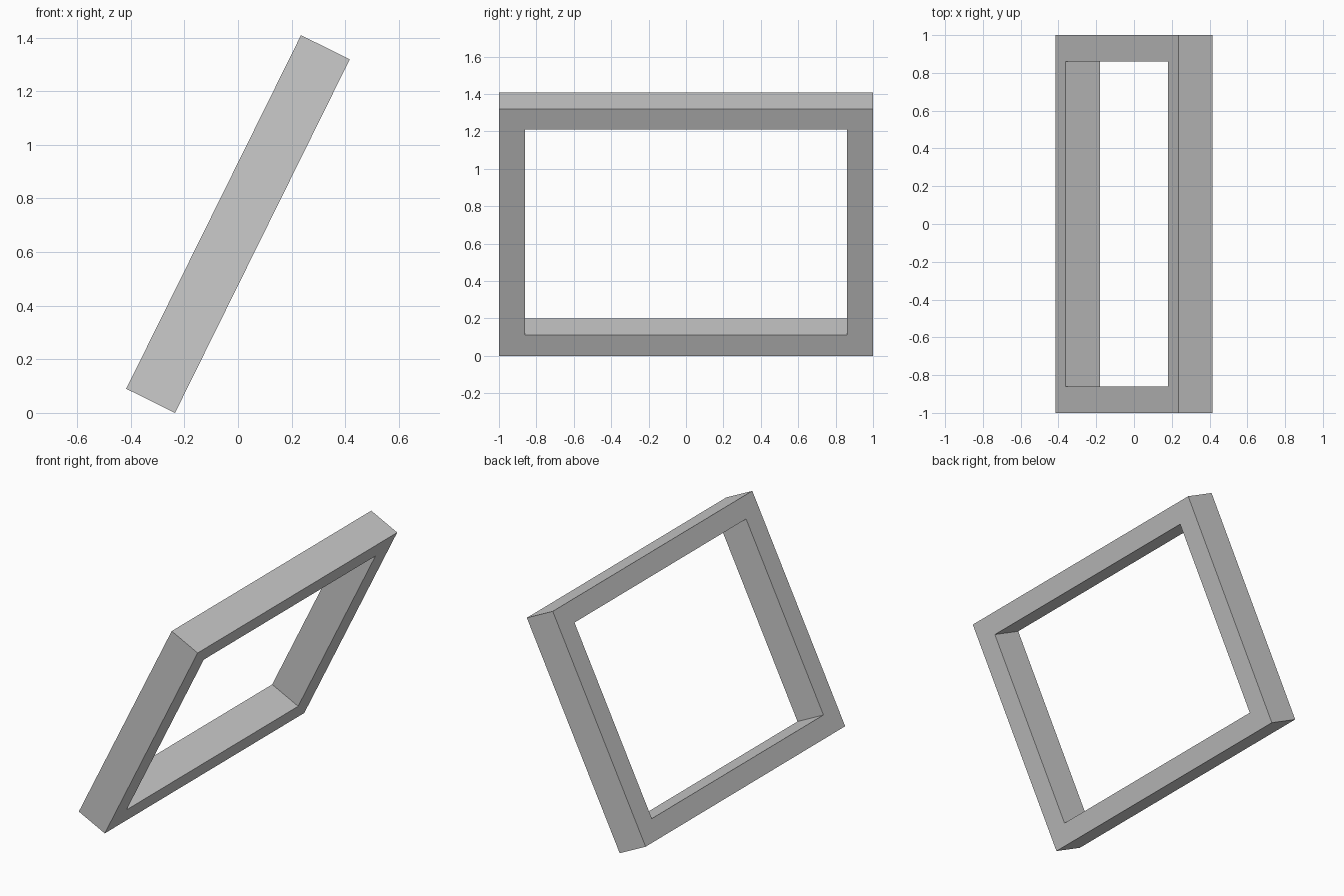
import bpy, bmesh, math
from mathutils import Matrix

if "Cube" in bpy.data.objects:
    bpy.data.objects.remove(bpy.data.objects["Cube"])

TILT = math.radians(26.3)
DEPTH = 0.203                 # thickness of the frame
OUTER = (1.0, 0.7355)         # half width (y), half height
INNER = (0.86, 0.6125)        # half size of the opening


def rect(bm, half):
    w, h = half
    return [bm.verts.new((-DEPTH / 2, sy * w, sz * h))
            for sy, sz in ((-1, -1), (1, -1), (1, 1), (-1, 1))]


# flat rectangular ring, extruded to the frame depth
bm = bmesh.new()
outer, inner = rect(bm, OUTER), rect(bm, INNER)
for i in range(4):
    j = (i + 1) % 4
    bm.faces.new((outer[i], outer[j], inner[j], inner[i]))
ext = bmesh.ops.extrude_face_region(bm, geom=bm.faces[:], use_keep_orig=True)
top = [g for g in ext["geom"] if isinstance(g, bmesh.types.BMVert)]
bmesh.ops.translate(bm, verts=top, vec=(DEPTH, 0, 0))

# lean the frame over and stand its lower edge on the ground
bmesh.ops.rotate(bm, verts=bm.verts[:], cent=(0, 0, 0),
                 matrix=Matrix.Rotation(TILT, 3, 'Y'))
low = min(v.co.z for v in bm.verts)
bmesh.ops.translate(bm, verts=bm.verts[:], vec=(0, 0, -low))
bmesh.ops.recalc_face_normals(bm, faces=bm.faces[:])

mesh = bpy.data.meshes.new("tilted_frame")
bm.to_mesh(mesh)
bm.free()
bpy.context.collection.objects.link(bpy.data.objects.new("tilted_frame", mesh))
